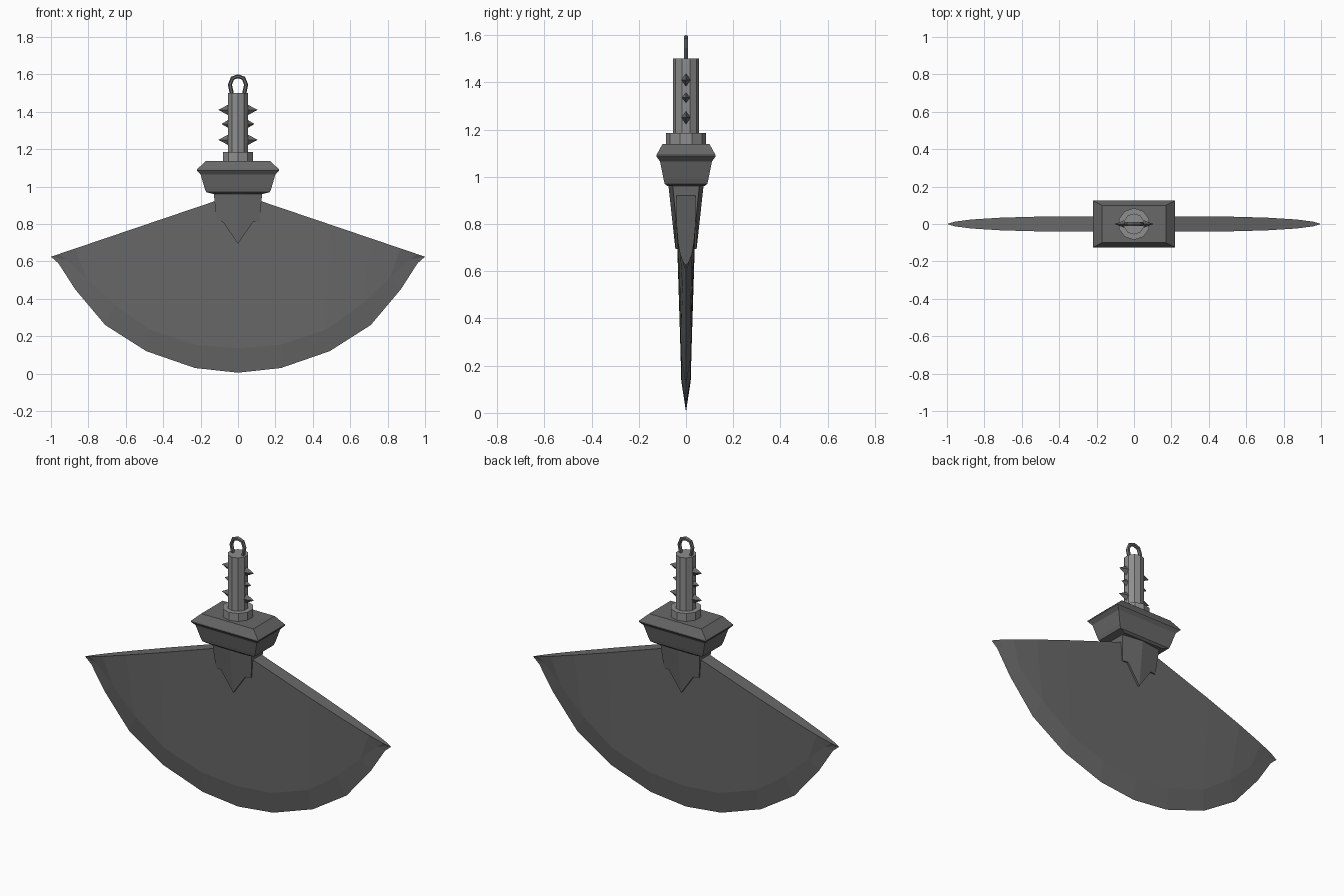
import bpy, bmesh, math
from mathutils import Vector

if "Cube" in bpy.data.objects:
    bpy.data.objects.remove(bpy.data.objects["Cube"])


def material(name, v):
    m = bpy.data.materials.new(name)
    m.diffuse_color = (v, v, v, 1)
    m.use_nodes = True
    m.node_tree.nodes["Principled BSDF"].inputs["Base Color"].default_value = m.diffuse_color
    return m


DARK = material("dark iron", 0.14)
LIGHT = material("light steel", 0.27)


def make(name, verts, faces, mat):
    mesh = bpy.data.meshes.new(name)
    bm = bmesh.new()
    vs = [bm.verts.new(v) for v in verts]
    for f in faces:
        bm.faces.new([vs[i] for i in f])
    bmesh.ops.remove_doubles(bm, verts=bm.verts[:], dist=0.0002)
    bmesh.ops.recalc_face_normals(bm, faces=bm.faces[:])
    bm.to_mesh(mesh)
    bm.free()
    mesh.materials.append(mat)
    ob = bpy.data.objects.new(name, mesh)
    bpy.context.collection.objects.link(ob)
    return ob


def loft(name, rings, mat):
    """Skin a stack of equal-length rings and cap both ends."""
    n = len(rings[0])
    verts = [p for r in rings for p in r]
    faces = [(i * n + j, i * n + (j + 1) % n, (i + 1) * n + (j + 1) % n, (i + 1) * n + j)
             for i in range(len(rings) - 1) for j in range(n)]
    faces += [tuple(range(n)), tuple(range(len(verts) - n, len(verts)))]
    return make(name, verts, faces, mat)


def circle(r, z, n=10):
    return [(r * math.cos(math.tau * (k + .5) / n), r * math.sin(math.tau * (k + .5) / n), z)
            for k in range(n)]


def rect(x, y, z):
    return [(-x, -y, z), (x, -y, z), (x, y, z), (-x, y, z)]


# Axe blade: columns of (edge x, edge z, bevel x, bevel z, spine half thickness)
cols = [(0, .005, 0, .135, .040), (.23, .03, .23, .155, .040), (.49, .12, .47, .235, .040),
        (.71, .26, .66, .37, .034), (.87, .45, .81, .51, .024), (.96, .59, .92, .61, .012)]
TIP = (1, .625, 1, .625, 0)
half = cols + [TIP]
full = [(-a, b, -c, d, t) for a, b, c, d, t in reversed(half[1:])] + half
rings = []
for ex, ez, bx, bz, t in full:
    top = .964 - .339 * abs(ex)
    b = min(.02, t * .6)
    rings.append([(ex, -t, top), (bx, -b, bz), (ex, 0, ez), (bx, b, bz), (ex, t, top)])
verts = [p for r in rings for p in r]
faces = []
for i in range(1, len(rings) - 2):
    for j in range(5):
        k = (j + 1) % 5
        faces.append((i * 5 + j, i * 5 + k, (i + 1) * 5 + k, (i + 1) * 5 + j))
last = len(rings) - 1
for end, near in ((0, 1), (last, last - 1)):
    for j in range(5):
        faces.append((end * 5, near * 5 + j, near * 5 + (j + 1) % 5))
make("axe_blade", verts, faces, DARK)

# Ridged, pointed socket gripping the blade
outline = [(0, .97), (.13, .97), (.115, .81), (.08, .81), (0, .695)]


def depth(x, z):
    return .045 + .11 * (z - .695) - .14 * x


for side, s in (("right", 1), ("left", -1)):
    n = len(outline)
    verts = [(s * x, sy * depth(x, z), z) for sy in (-1, 1) for x, z in outline]
    faces = [(0, 3, 4), (0, 1, 2, 3), (n, n + 3, n + 4), (n, n + 1, n + 2, n + 3)]
    faces += [(i, i + 1, n + i + 1, n + i) for i in range(n - 1)]
    make("socket_" + side, verts, faces, DARK)

# Stepped rectangular guard
loft("guard", [rect(.13, .078, .96), rect(.17, .09, .97), rect(.178, .095, .99),
               rect(.20, .11, 1.065), rect(.22, .125, 1.085), rect(.22, .125, 1.092),
               rect(.17, .10, 1.138)], DARK)

# Collar and grip
loft("collar", [circle(.085, 1.13), circle(.085, 1.185)], LIGHT)
loft("grip", [circle(.056, 1.18), circle(.056, 1.5)], LIGHT)

# Spikes on both sides of the grip
for i, (z, reach, h) in enumerate(((1.25, .105, .032), (1.335, .088, .026), (1.41, .105, .032))):
    for side, s in (("right", 1), ("left", -1)):
        x = .045 * s
        v = [(x, -.022, z), (x, 0, z - h), (x, .022, z), (x, 0, z + h), (reach * s, 0, z)]
        make(f"spike_{side}_{i + 1}", v,
             [(0, 1, 2, 3), (0, 1, 4), (1, 2, 4), (2, 3, 4), (3, 0, 4)], DARK)

# Hanging loop swept along an arch
path = [(-.032, 1.49), (-.043, 1.545), (-.03, 1.579), (0, 1.59),
        (.03, 1.579), (.043, 1.545), (.032, 1.49)]
rings = []
for i, (x, z) in enumerate(path):
    a, b = path[max(i - 1, 0)], path[min(i + 1, len(path) - 1)]
    d = Vector((b[0] - a[0], 0, b[1] - a[1])).normalized()
    nrm = Vector((-d.z, 0, d.x))
    rings.append([Vector((x, 0, z)) + .011 * (nrm * math.cos(t) + Vector((0, 1, 0)) * math.sin(t))
                  for t in (math.tau * k / 6 for k in range(6))])
loft("hanging_loop", rings, DARK)
